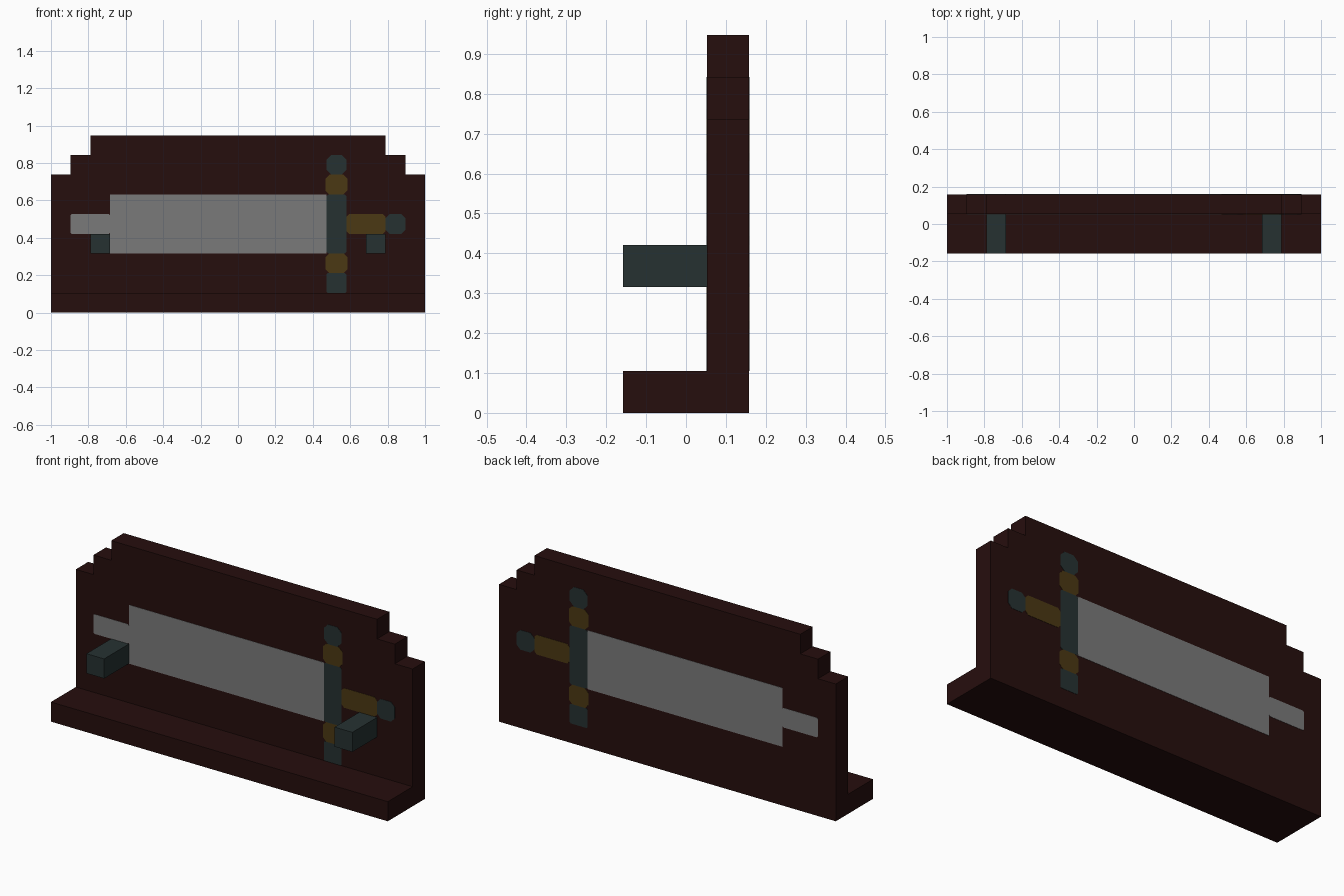
import bpy, bmesh

if "Cube" in bpy.data.objects:
    bpy.data.objects.remove(bpy.data.objects["Cube"])

U = 2 / 19  # the model sits on a 19-unit-wide block grid


def material(name, rgb):
    m = bpy.data.materials.new(name)
    m.diffuse_color = (*rgb, 1)
    m.use_nodes = True
    m.node_tree.nodes["Principled BSDF"].inputs["Base Color"].default_value = m.diffuse_color
    return m


WOOD = material("dark_wood", (0.0194, 0.0044, 0.0040))
STEEL = material("grey_steel", (0.195, 0.195, 0.195))
IRON = material("dark_iron", (0.0195, 0.031, 0.031))
BRASS = material("dull_brass", (0.070, 0.040, 0.0065))


def extrude_xz(name, outline, y0, y1, mat):
    """Extrude an outline in x/z from y0 to y1."""
    bm = bmesh.new()
    face = bm.faces.new([bm.verts.new((x, y0, z)) for x, z in outline])
    geo = bmesh.ops.extrude_face_region(bm, geom=[face])["geom"]
    bmesh.ops.translate(bm, vec=(0, y1 - y0, 0),
                        verts=[g for g in geo if isinstance(g, bmesh.types.BMVert)])
    bmesh.ops.recalc_face_normals(bm, faces=bm.faces)
    me = bpy.data.meshes.new(name)
    bm.to_mesh(me)
    bm.free()
    me.materials.append(mat)
    ob = bpy.data.objects.new(name, me)
    bpy.context.collection.objects.link(ob)
    return ob


def rect(x0, x1, z0, z1, c=0.0):
    """Rectangle outline in grid units, with optional cut corners."""
    x0, x1, z0, z1 = (v * U for v in (x0, x1, z0, z1))
    if not c:
        return [(x0, z0), (x1, z0), (x1, z1), (x0, z1)]
    return [(x0 + c, z0), (x1 - c, z0), (x1, z0 + c), (x1, z1 - c),
            (x1 - c, z1), (x0 + c, z1), (x0, z1 - c), (x0, z0 + c)]


# Back panel with stepped top corners
half = [(9.5, 0), (9.5, 7), (8.5, 7), (8.5, 8), (7.5, 8), (7.5, 9)]
steps = half + [(-x, z) for x, z in reversed(half)]
extrude_xz("back_panel", [(x * U, z * U) for x, z in steps], 0.5 * U, 1.5 * U, WOOD)

# Front ledge
extrude_xz("base_ledge", rect(-9.5, 9.5, 0, 1), -1.5 * U, 0.5 * U, WOOD)

# Two pegs
for side, x in (("left", -7.5), ("right", 6.5)):
    extrude_xz(side + "_peg", rect(x, x + 1, 3, 4), -1.5 * U, 0.5 * U, IRON)

# Flat sword, painted on both the front and the back of the panel
SWORD = [
    ("blade", (-6.5, 4.5, 3, 6), 0, STEEL),
    ("blade_tip", (-8.5, -6.5, 4, 5), 0.006, STEEL),
    ("guard", (4.5, 5.5, 3, 6), 0.008, IRON),
    ("guard_upper_band", (4.45, 5.55, 6, 7), 0.02, BRASS),
    ("guard_lower_band", (4.45, 5.55, 2, 3), 0.02, BRASS),
    ("guard_upper_end", (4.5, 5.5, 7, 8), 0.025, IRON),
    ("guard_lower_end", (4.5, 5.5, 1, 2), 0.006, IRON),
    ("grip", (5.5, 7.5, 4, 5), 0.015, BRASS),
    ("pommel", (7.5, 8.5, 4, 5), 0.022, IRON),
]
for side, y in (("front", 0.5 * U), ("back", 1.5 * U)):
    for name, box, cut, mat in SWORD:
        extrude_xz(f"{side}_{name}", rect(*box, cut), y - 0.0015, y + 0.0015, mat)
